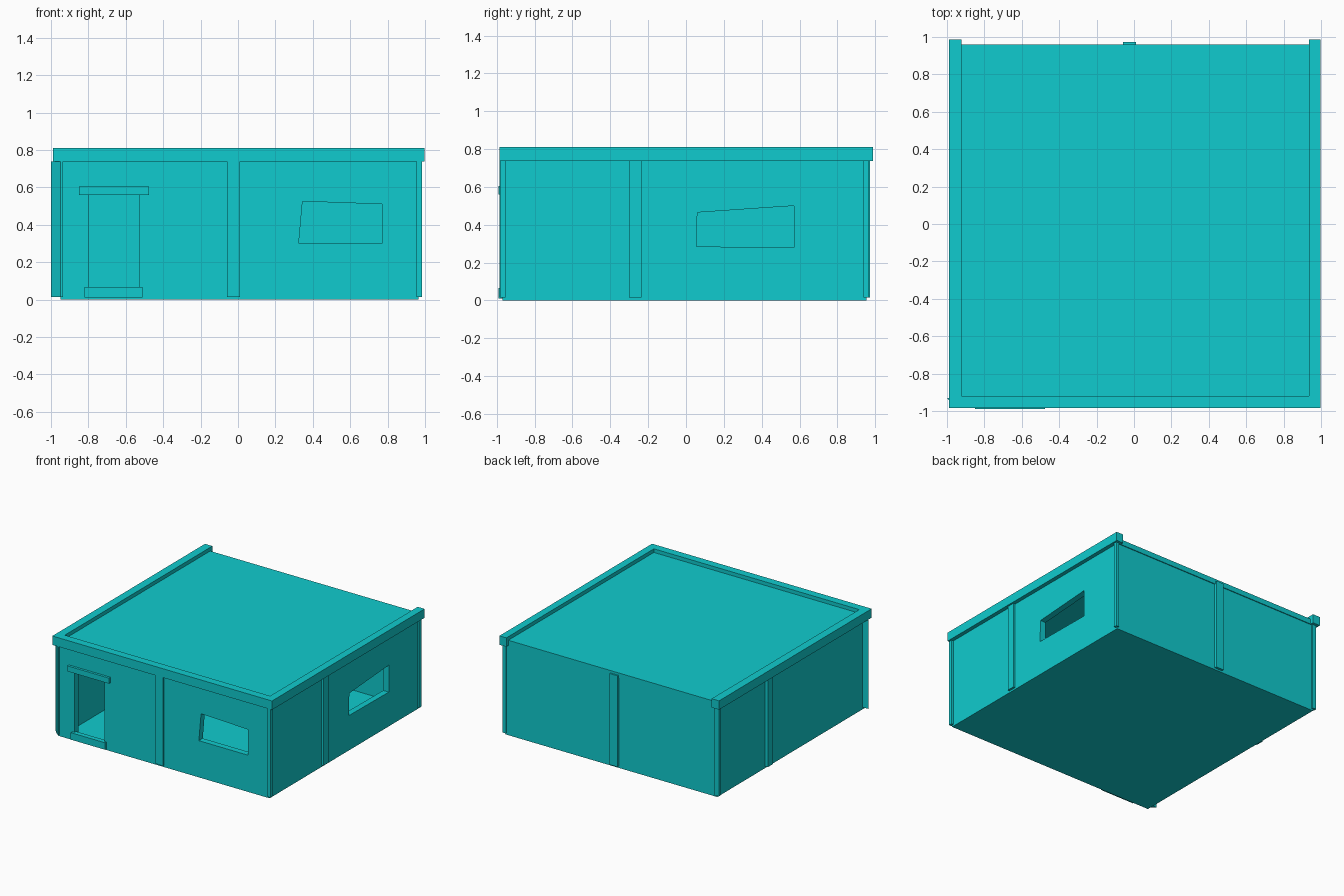
import bpy
import bmesh
from mathutils import Vector

cube = bpy.data.objects.get("Cube")
if cube:
    bpy.data.objects.remove(cube, do_unlink=True)

# Single flat colour
teal = bpy.data.materials.new("teal")
teal.use_nodes = True
COLOUR = (0.005, 0.6, 0.62, 1)
teal.diffuse_color = COLOUR
teal.node_tree.nodes["Principled BSDF"].inputs["Base Color"].default_value = COLOUR


def prism(name, outline, direction):
    """Extrude a closed outline of 3D points along a direction."""
    bm = bmesh.new()
    face = bm.faces.new([bm.verts.new(p) for p in outline])
    out = bmesh.ops.extrude_face_region(bm, geom=[face])
    moved = [v for v in out["geom"] if isinstance(v, bmesh.types.BMVert)]
    bmesh.ops.translate(bm, verts=moved, vec=Vector(direction))
    bmesh.ops.recalc_face_normals(bm, faces=bm.faces)
    mesh = bpy.data.meshes.new(name)
    bm.to_mesh(mesh)
    bm.free()
    mesh.materials.append(teal)
    obj = bpy.data.objects.new(name, mesh)
    bpy.context.collection.objects.link(obj)
    return obj


def plan(name, points, z0, z1):
    return prism(name, [(x, y, z0) for x, y in points], (0, 0, z1 - z0))


def box(name, x0, x1, y0, y1, z0, z1):
    return plan(name, [(x0, y0), (x1, y0), (x1, y1), (x0, y1)], z0, z1)


def cut(target, cutter):
    """Subtract the cutter, apply, and discard it."""
    cutter.hide_render = True
    mod = target.modifiers.new("cut", "BOOLEAN")
    mod.operation = "DIFFERENCE"
    mod.solver = "EXACT"
    mod.object = cutter
    bpy.context.view_layer.objects.active = target
    bpy.ops.object.modifier_apply(modifier=mod.name)
    bpy.data.objects.remove(cutter, do_unlink=True)


# Main wall extents
L, R, F, B = -0.95, 0.965, -0.97, 0.953
EAVE, ROOF, TOP = 0.737, 0.78, 0.81
T = 0.05

# Hollow walls with door and two skewed windows
walls = box("walls", L, R, F, B, 0, EAVE)
cut(walls, box("room", L + T, R - T, F + T, B - T, 0.02, 0.9))
cut(walls, box("doorway", -0.8, -0.53, F - 0.1, F + 0.1, 0.03, 0.58))
front_hole = [(0.325, 0.30), (0.345, 0.525), (0.77, 0.51), (0.77, 0.30)]
cut(walls, prism("front_window", [(x, F - 0.1, z) for x, z in front_hole], (0, 0.2, 0)))
side_hole = [(0.055, 0.285), (0.06, 0.465), (0.57, 0.50), (0.57, 0.28)]
cut(walls, prism("side_window", [(R - 0.1, y, z) for y, z in side_hole], (0.2, 0, 0)))

# Roof slab and three-sided parapet, open at the back
box("roof_slab", L, R, F, 0.96, EAVE, ROOF)
plan("parapet", [(-0.99, 0.987), (-0.99, -0.985), (0.997, -0.985), (0.997, 0.987),
                 (0.935, 0.987), (0.935, -0.92), (-0.923, -0.92), (-0.923, 0.987)],
     EAVE, TOP)

# Door lintel and step
box("door_lintel", -0.85, -0.475, -0.99, F + 0.01, 0.56, 0.605)
box("door_step", -0.82, -0.51, -0.99, F + 0.02, 0.01, 0.067)

# Pilasters midway along each wall
LOW = 0.015
box("front_pilaster", -0.06, 0.01, -0.985, F + 0.01, LOW, EAVE)
box("back_pilaster", -0.06, 0.01, B - 0.01, 0.972, LOW, ROOF - 0.02)
box("left_pilaster", R - 0.01, 0.983, -0.30, -0.235, LOW, EAVE)
box("right_pilaster", -0.975, L + 0.01, 0.27, 0.335, LOW, EAVE)

# Corner posts
box("front_left_post", 0.955, 0.983, -0.984, -0.955, LOW, EAVE)
box("back_left_post", 0.955, 0.983, 0.938, 0.965, LOW, EAVE)
box("back_right_post", -0.972, -0.935, 0.938, 0.965, LOW, EAVE)
plan("front_right_post", [(-0.935, -0.982), (-0.95, -0.982), (-1.0, -0.93), (-0.94, -0.925)],
     LOW, EAVE)
